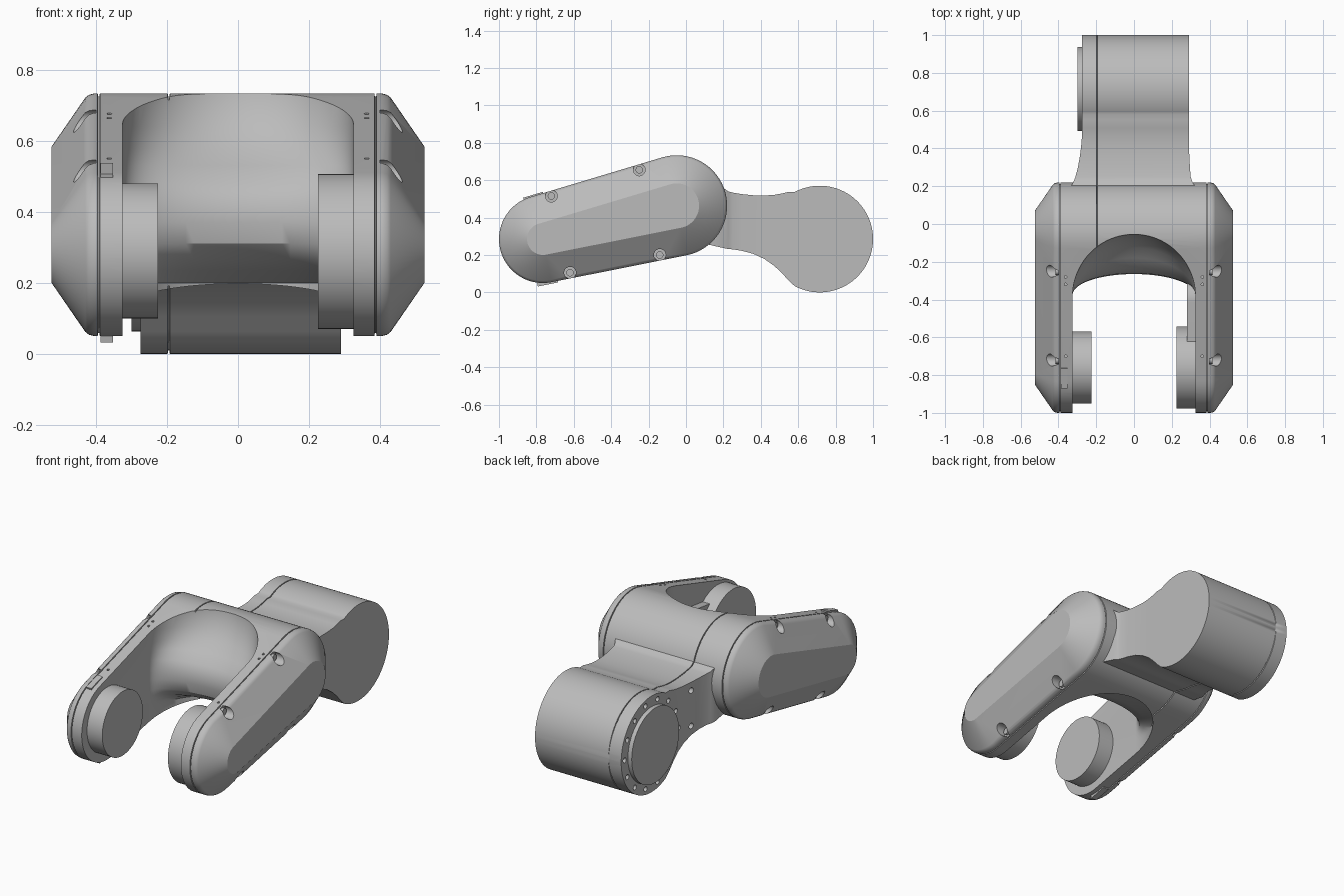
import bpy, bmesh
from math import sin, cos, pi, atan2, asin, hypot, radians
from mathutils import Matrix

cube = bpy.data.objects.get("Cube")
if cube:
    bpy.data.objects.remove(cube)

grey = bpy.data.materials.new("satin_grey")
grey.use_nodes = True
grey.diffuse_color = (0.5, 0.5, 0.5, 1)
grey.node_tree.nodes["Principled BSDF"].inputs["Base Color"].default_value = (0.5, 0.5, 0.5, 1)


def finish(name, bm):
    bmesh.ops.recalc_face_normals(bm, faces=bm.faces)
    mesh = bpy.data.meshes.new(name)
    bm.to_mesh(mesh)
    bm.free()
    mesh.materials.append(grey)
    obj = bpy.data.objects.new(name, mesh)
    bpy.context.collection.objects.link(obj)
    return obj


def activate(obj):
    bpy.ops.object.select_all(action='DESELECT')
    obj.select_set(True)
    bpy.context.view_layer.objects.active = obj


def smooth(obj, angle=32):
    activate(obj)
    bpy.ops.object.shade_smooth_by_angle(angle=radians(angle))


def loft(name, rings):
    """Skin a row of equal-length closed rings and cap both ends."""
    bm = bmesh.new()
    rows = [[bm.verts.new(p) for p in ring] for ring in rings]
    n = len(rows[0])
    for a, b in zip(rows, rows[1:]):
        for i in range(n):
            j = (i + 1) % n
            bm.faces.new((a[i], a[j], b[j], b[i]))
    bm.faces.new(rows[0])
    bm.faces.new(rows[-1])
    return finish(name, bm)


def add_cylinder(bm, x0, x1, y, z, r, sides):
    """Cylinder lying along x."""
    place = Matrix.Translation(((x0 + x1) / 2, y, z)) @ Matrix.Rotation(pi / 2, 4, 'Y')
    bmesh.ops.create_cone(bm, cap_ends=True, segments=sides, radius1=r, radius2=r,
                          depth=abs(x1 - x0), matrix=place)


def cylinder(name, *args):
    bm = bmesh.new()
    add_cylinder(bm, *args)
    obj = finish(name, bm)
    smooth(obj)
    return obj


def cut(obj, cutter):
    cutter.hide_render = True
    mod = obj.modifiers.new("cut", 'BOOLEAN')
    mod.operation, mod.solver, mod.object = 'DIFFERENCE', 'EXACT', cutter
    activate(obj)
    bpy.ops.object.modifier_apply(modifier=mod.name)
    bpy.data.objects.remove(cutter)


# Tapered capsule outline shared by the fork and its inner pad
def capsule(x, inset, front=(-0.765, 0.285, 0.235), rear=(-0.05, 0.463, 0.27), steps=32):
    (fy, fz, fr), (ry, rz, rr) = front, rear
    a = atan2(rz - fz, ry - fy)
    t = asin((rr - fr) / hypot(ry - fy, rz - fz))
    ring = []
    for cy, cz, r, start, end in ((ry, rz, rr, a - pi / 2 - t, a + pi / 2 + t),
                                  (fy, fz, fr, a + pi / 2 + t, a + 1.5 * pi - t)):
        for i in range(steps + 1):
            q = start + (end - start) * i / steps
            ring.append((x, cy + (r - inset) * cos(q), cz + (r - inset) * sin(q)))
    return ring


# Fork: capsule lofted across x, bevelled outer sides, fine panel seams
edge = [(0.525, 0.15), (0.43, 0.012), (0.42, 0.004), (0.405, 0)]
stations = [(-x, d) for x, d in edge]
for seam in (-0.392, -0.195, 0.387):
    stations += [(seam - 0.003, 0), (seam - 0.002, 0.008), (seam + 0.002, 0.008), (seam + 0.003, 0)]
stations += edge[::-1]
fork = loft("fork", [capsule(x, d) for x, d in stations])

# Slot between the arms, with a scooped crossbar behind it
scoop = [(-0.1, 0), (0.2, 0), (0.235, -0.12), (0.265, -0.2), (0.31, -0.25), (0.37, -0.265),
         (0.43, -0.26), (0.48, -0.235), (0.53, -0.18), (0.58, -0.125), (0.64, -0.085),
         (0.7, -0.06), (0.76, -0.05), (0.9, -0.05)]
rings = []
for z, peak in scoop:
    arch = [(0.325 * cos(pi * i / 40), -0.375 + (peak + 0.375) * sin(pi * i / 40), z) for i in range(41)]
    rings.append([(0.325, -1.2, z)] + arch + [(-0.325, -1.2, z)])
cut(fork, loft("slot_cutter", rings))

# Bolt pockets in the bevels and pin holes on top of the arms
pockets = [(-0.25, 0.655), (-0.72, 0.515), (-0.62, 0.105), (-0.14, 0.2)]
bm = bmesh.new()
for side in (-1, 1):
    for y, z in pockets:
        add_cylinder(bm, side * 0.4, side * 0.6, y, z, 0.032, 20)
    for y in (-0.7, -0.32, -0.28):
        bmesh.ops.create_cone(bm, cap_ends=True, segments=10, radius1=0.007, radius2=0.007, depth=0.06,
                              matrix=Matrix.Translation((side * 0.362, y, 0.757 + 0.3 * y)))
cut(fork, finish("pocket_cutter", bm))
smooth(fork)

bm = bmesh.new()
for side in (-1, 1):
    for y, z in pockets:
        add_cylinder(bm, side * 0.395, side * 0.415, y, z, 0.02, 12)
smooth(finish("pocket_bolts", bm))

# Pivot discs on the inside of the arms
cylinder("right_pivot", -0.33, -0.225, -0.76, 0.29, 0.19, 64)
cylinder("left_pivot", 0.225, 0.335, -0.76, 0.288, 0.218, 64)
smooth(loft("left_inner_pad", [capsule(x, 0, (-0.76, 0.288, 0.15), (-0.4, 0.375, 0.11))
                               for x in (0.28, 0.335)]))

# Small connector plates on the right arm
for name, y, z, tilt in (("upper_connector", -0.815, 0.512, 0.29), ("lower_connector", -0.74, 0.052, 0.2)):
    bm = bmesh.new()
    bmesh.ops.create_cube(bm, size=1, matrix=Matrix.Translation((-0.37, y, z))
                          @ Matrix.Rotation(tilt, 4, 'X') @ Matrix.Diagonal((0.035, 0.11, 0.02, 1)))
    finish(name, bm)

# Rear link: rectangular sections along y, flaring into the fork and ending in a barrel
CY, CZ, R = 0.715, 0.285, 0.285
sections = [(0.1, 0.6, 0.26, 0.335, 0.33), (0.205, 0.555, 0.236, 0.33, 0.32), (0.225, 0.54, 0.232, 0.32, 0.308),
            (0.25, 0.533, 0.23, 0.31, 0.3), (0.3, 0.525, 0.222, 0.297, 0.296), (0.36, 0.519, 0.206, 0.286, 0.293),
            (0.42, 0.518, 0.178, 0.279, 0.29), (0.47, 0.521, 0.143, 0.275, 0.29),
            (0.51, 0.528, 0.106, 0.275, 0.29), (0.55, 0.538, 0.062, 0.275, 0.29)]
for i in range(37):
    q = radians(118 - i * 117.5 / 36)
    sections.append((CY + R * cos(q), CZ + R * sin(q), CZ - R * sin(q), 0.275, 0.29))
rings = []
for y, top, low, right, left in sections:
    dip = min(0.01, (top - low) / 4)
    upper = [(-right, 0), (-0.198, 0), (-0.197, dip), (-0.193, dip), (-0.192, 0), (left, 0)]
    rings.append([(x, y, top - d) for x, d in upper] + [(x, y, low + d) for x, d in reversed(upper)])
link = loft("rear_link", rings)

# Ring of screw holes around the bearing cover
bm = bmesh.new()
for i in range(14):
    q = 2 * pi * i / 14
    add_cylinder(bm, -0.255, -0.32, CY + 0.252 * cos(q), CZ + 0.252 * sin(q), 0.015, 12)
for y, z in ((0.36, 0.47), (0.36, 0.26)):
    add_cylinder(bm, -0.265, -0.32, y, z, 0.017, 12)
cut(link, finish("screw_cutter", bm))
smooth(link)
cylinder("bearing_cover", -0.3, -0.27, CY, CZ, 0.222, 64)
